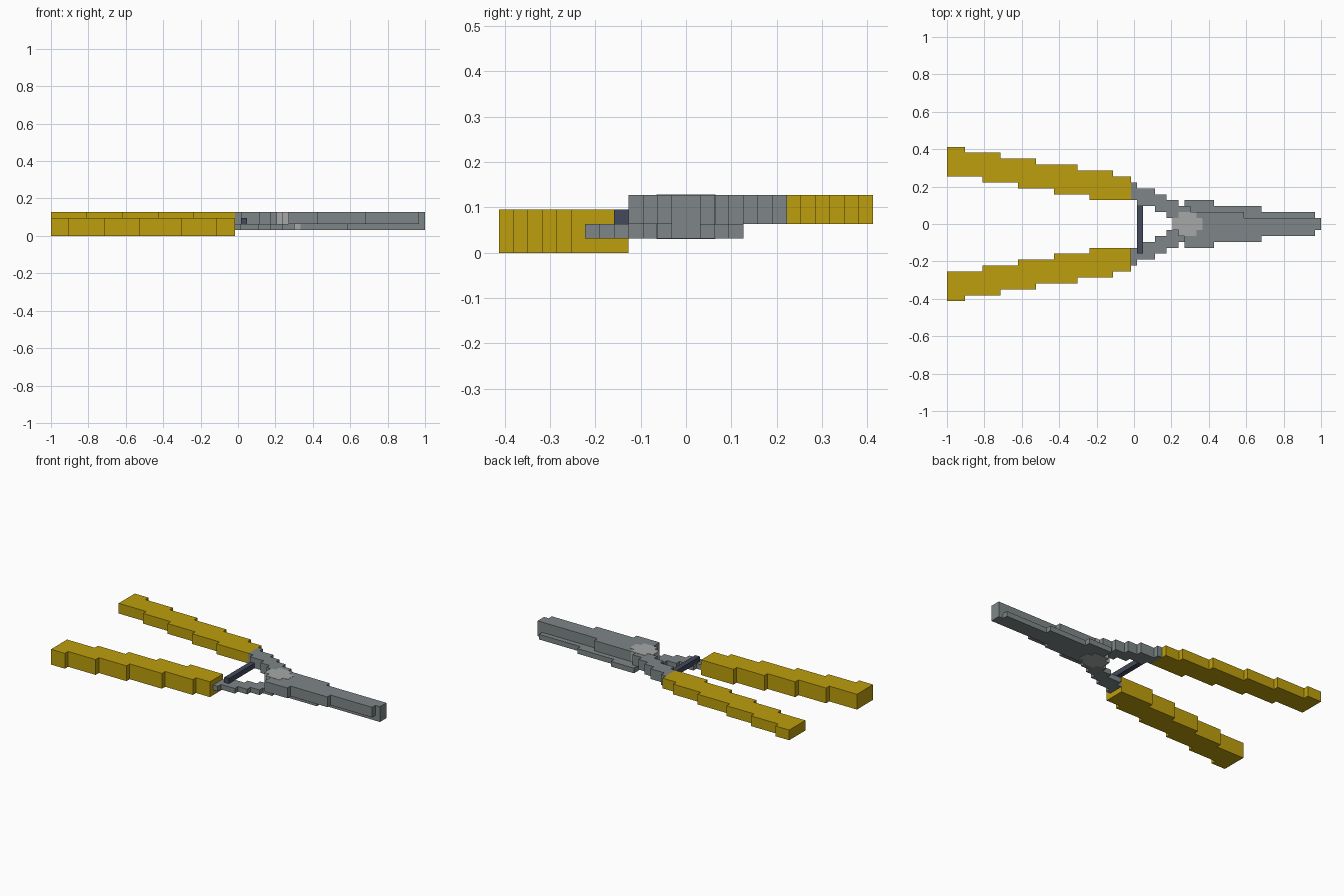
import bpy
import bmesh

cube = bpy.data.objects.get("Cube")
if cube:
    bpy.data.objects.remove(cube, do_unlink=True)

U = 2 / 63  # size of one block


def material(name, rgb):
    mat = bpy.data.materials.new(name)
    mat.use_nodes = True
    mat.diffuse_color = (*rgb, 1)
    mat.node_tree.nodes["Principled BSDF"].inputs["Base Color"].default_value = (*rgb, 1)
    return mat


yellow = material("yellow grip", (0.51, 0.345, 0.004))
steel = material("grey steel", (0.21, 0.24, 0.245))
bright = material("light steel", (0.38, 0.39, 0.39))
dark = material("dark spring", (0.055, 0.068, 0.105))


def stepped_slab(name, spans, z0, z1, mat, side=1, grow=0):
    """Extrude a staircase outline; spans are (start, end, low, high) in blocks."""
    first, last = spans[0][0], spans[-1][1]
    low, high = [], []
    for start, end, bottom, top in spans:
        for line, y, sign in ((low, bottom, -1), (high, top, 1)):
            if line and line[-1][1] == y + sign * grow:
                line.pop()
            else:
                line.append((start - (grow if start == first else 0), y + sign * grow))
            line.append((end + (grow if end == last else 0), y + sign * grow))
    bm = bmesh.new()
    verts = [bm.verts.new((x * U - 1, side * y * U, (z0 - grow) * U))
             for x, y in low + high[::-1]]
    base = bm.faces.new(verts)
    new = bmesh.ops.extrude_face_region(bm, geom=[base])["geom"]
    for v in new:
        if isinstance(v, bmesh.types.BMVert):
            v.co.z = (z1 + grow) * U
    bmesh.ops.recalc_face_normals(bm, faces=bm.faces)
    mesh = bpy.data.meshes.new(name)
    bm.to_mesh(mesh)
    bm.free()
    mesh.materials.append(mat)
    obj = bpy.data.objects.new(name, mesh)
    bpy.context.collection.objects.link(obj)
    return obj


# Grip outline: both edges step inward at their own breaks
outer_breaks = (3, 9, 15, 22, 28)
inner_breaks = (6, 12, 18, 24)
cuts = sorted((0, 31) + outer_breaks + inner_breaks)
grip = [(a, b, 8 - sum(k <= a for k in inner_breaks),
         13 - sum(k <= a for k in outer_breaks)) for a, b in zip(cuts, cuts[1:])]

# Arm crossing over the pivot into its jaw
lever = [(31, 32, 4, 7), (32, 35, 3, 6), (35, 37, 2, 5), (37, 39, 1, 4),
         (39, 40, 0, 3), (40, 41, -4, 3), (41, 45, -4, 2), (45, 50, -3, 2),
         (50, 53, -3, 1), (53, 62, -2, 1), (62, 63, -1, 1)]

# Upper half of the tool, then its mirrored lower half
stepped_slab("back_grip", grip, 2, 4, yellow)
stepped_slab("front_grip", grip, 0, 3, yellow, side=-1)
stepped_slab("upper_jaw_lever", lever, 2, 4, steel)
stepped_slab("lower_jaw_lever", lever, 1, 2, steel, side=-1)

# Pivot and spring bar
stepped_slab("pivot", [(38, 39, -1, 1), (39, 42, -2, 2), (42, 43, -1, 1)],
             1, 4, bright, grow=0.05)
stepped_slab("spring_bar", [(32, 33, -5, 3)], 2, 3, dark)
